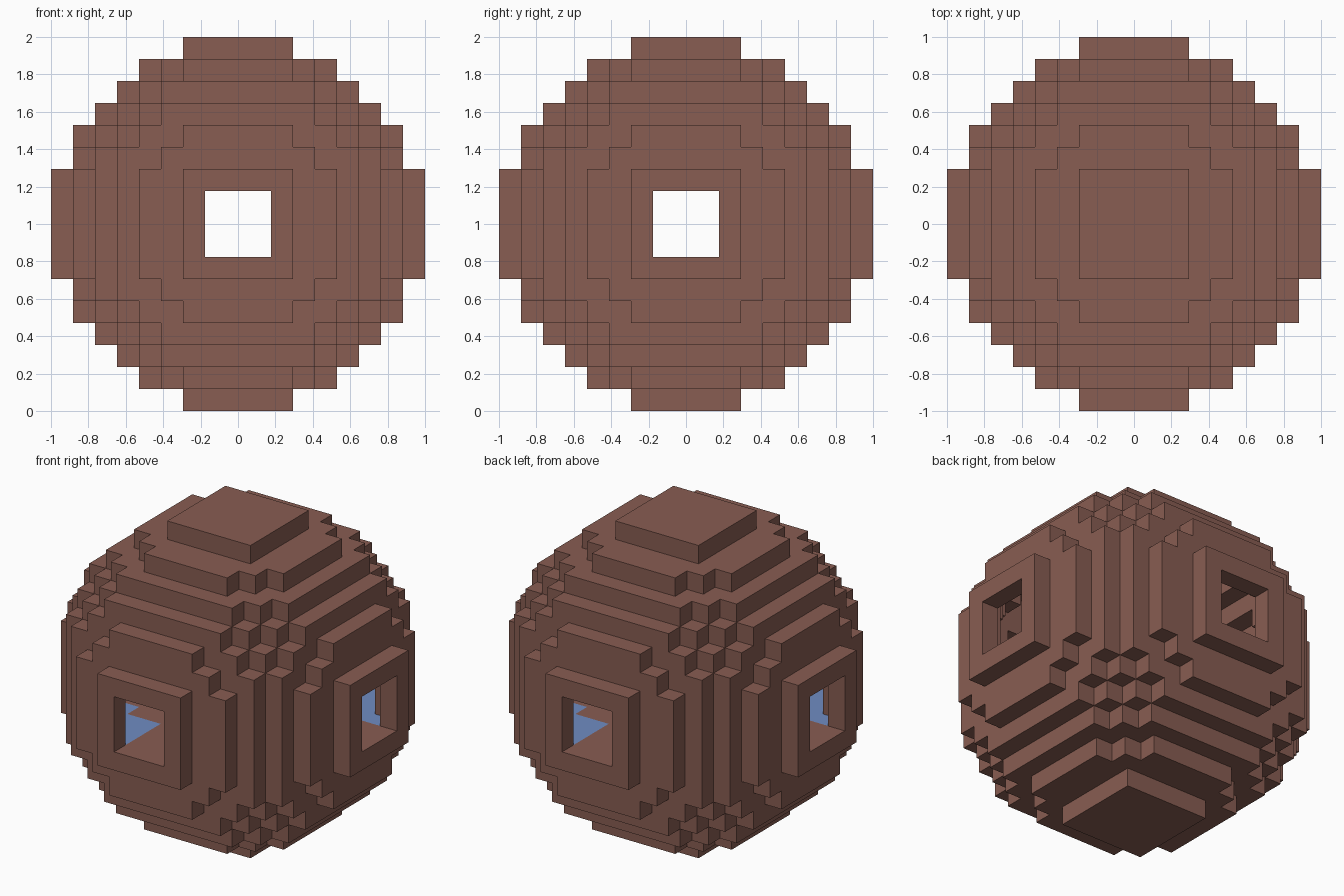
import bpy
import bmesh
from itertools import product
from mathutils import Vector

cube = bpy.data.objects.get("Cube")
if cube:
    bpy.data.objects.remove(cube, do_unlink=True)

N = 8                      # blocks from the centre to the rim
U = 2 / (2 * N + 1)        # block size
CENTRE = Vector((0, 0, 1))
DIRS = [Vector(d) for d in ((1, 0, 0), (-1, 0, 0), (0, 1, 0),
                            (0, -1, 0), (0, 0, 1), (0, 0, -1))]


def material(name, rgb):
    mat = bpy.data.materials.new(name)
    mat.use_nodes = True
    mat.diffuse_color = (*rgb, 1)
    bsdf = mat.node_tree.nodes["Principled BSDF"]
    bsdf.inputs["Base Color"].default_value = (*rgb, 1)
    bsdf.inputs["Roughness"].default_value = 0.9
    return mat


def step(cell, d):
    return tuple(int(c + e) for c, e in zip(cell, d))


def build_blocks(name, cells, mat):
    """Skin a set of grid blocks with their exposed square faces."""
    bm = bmesh.new()
    verts = {}

    def corner(p):
        key = tuple(round(2 * c) for c in p)
        if key not in verts:
            verts[key] = bm.verts.new(p * U + CENTRE)
        return verts[key]

    for cell in sorted(cells):
        for d in DIRS:
            if step(cell, d) in cells:
                continue
            a = Vector((d.y, d.z, d.x)) / 2
            b = d.cross(a)
            mid = Vector(cell) + d / 2
            bm.faces.new([corner(mid + o) for o in (-a - b, a - b, a + b, b - a)])
    mesh = bpy.data.meshes.new(name)
    bm.to_mesh(mesh)
    bm.free()
    mesh.materials.append(mat)
    obj = bpy.data.objects.new(name, mesh)
    bpy.context.collection.objects.link(obj)
    return obj


def in_ball(cell):
    d2 = sum(c * c for c in cell)
    rim = max(map(abs, cell)) == N
    return d2 < 72 or (d2 == 72 and rim)


def is_window(cell):
    x, y, z = cell
    side = max(abs(x), abs(y)) == N
    return side and min(abs(x), abs(y)) <= 1 and abs(z) <= 1


def is_walkway(cell):
    # Central platform with clipped corners, plus a bridge to each window
    x, y = abs(cell[0]), abs(cell[1])
    platform = max(x, y) <= 4 and x + y < 8
    return platform or min(x, y) <= 1


ball = {c for c in product(range(-N, N + 1), repeat=3) if in_ball(c)}
shell = {c for c in ball if any(step(c, d) not in ball for d in DIRS)}
floor = {c for c in ball - shell if c[2] == -2}
walkway = {c for c in floor if is_walkway(c)}

brown = material("clay brown", (0.246, 0.109, 0.084))
blue = material("water blue", (0.162, 0.266, 0.54))

# Hollow stepped ball with four square windows, floor and moat inside
build_blocks("stepped_shell", {c for c in shell if not is_window(c)}, brown)
build_blocks("inner_walkway", walkway, brown)
build_blocks("moat_water", floor - walkway, blue)
